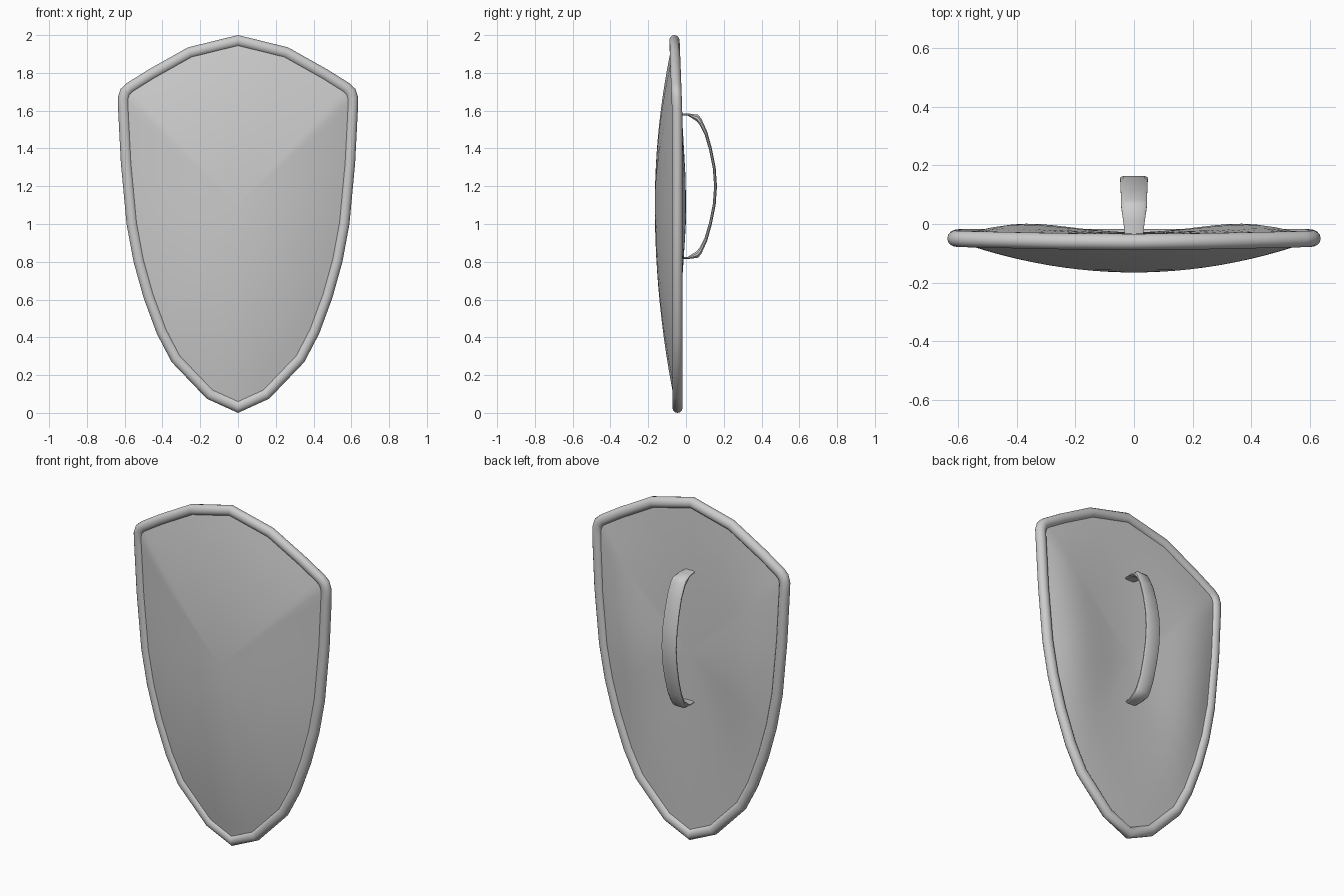
import bpy, bmesh, math
from mathutils import Vector

if "Cube" in bpy.data.objects:
    bpy.data.objects.remove(bpy.data.objects["Cube"])

# Right half of the outline (x, z), top to bottom, then mirrored
HALF = [(0, 2.0), (0.265, 1.935), (0.47, 1.82), (0.59, 1.745), (0.622, 1.715),
        (0.636, 1.67), (0.635, 1.61), (0.62, 1.32), (0.59, 1.0), (0.553, 0.80),
        (0.50, 0.61), (0.43, 0.42), (0.352, 0.27), (0.165, 0.075), (0, 0.0)]
OUT = [Vector(p) for p in HALF + [(-x, z) for x, z in HALF[-2:0:-1]]]
N = len(OUT)


def rim_y(z):
    return -0.045 - 0.017 * max(0, (z - 1.55) / 0.45)


def miter(i):
    # inward corner offset for one unit of inset
    a = (OUT[i] - OUT[i - 1]).normalized()
    b = (OUT[(i + 1) % N] - OUT[i]).normalized()
    na, nb = Vector((a.y, -a.x)), Vector((b.y, -b.x))
    n = (na + nb).normalized()
    return n / max(n.dot(na), 0.5)


def inset(d):
    return [OUT[i] + miter(i) * d for i in range(N)]


def finish(name, bm, angle):
    bmesh.ops.recalc_face_normals(bm, faces=bm.faces)
    me = bpy.data.meshes.new(name)
    bm.to_mesh(me)
    bm.free()
    ob = bpy.data.objects.new(name, me)
    bpy.context.collection.objects.link(ob)
    bpy.ops.object.select_all(action='DESELECT')
    ob.select_set(True)
    bpy.context.view_layer.objects.active = ob
    bpy.ops.object.shade_smooth_by_angle(angle=math.radians(angle))
    return ob


def bridge(bm, loops, closed):
    pairs = list(zip(loops, loops[1:]))
    if closed:
        pairs.append((loops[-1], loops[0]))
    for A, B in pairs:
        for j in range(len(A)):
            k = (j + 1) % len(A)
            bm.faces.new((A[j], A[k], B[k], B[j]))


# Make sure the inset direction points inward
if miter(0).y > 0:
    OUT.reverse()

# Rounded rim: elliptical section swept round the outline
bm = bmesh.new()
loops = []
S = 14
for k in range(S):
    a = 2 * math.pi * k / S
    ring = inset(0.03 - 0.03 * math.cos(a))
    loops.append([bm.verts.new((p.x, rim_y(p.y) + 0.028 * math.sin(a), p.y)) for p in ring])
bridge(bm, loops, True)
finish("rim", bm, 60)

# Shield body: domed front and gently rippled back, built from scaled rings
EDGE = inset(0.04)
C = Vector((0, 1.1))
STEPS = 12


def face_y(t, e, front):
    r = rim_y(e.y)
    if front:
        return -0.165 + (r - 0.012 + 0.165) * t * t
    d = (e - C).normalized()
    bump = 0.034 * d.x ** 2 * math.sin(math.pi * t ** 1.8)
    return -0.028 + (r + 0.008 + 0.028) * t * t + bump


bm = bmesh.new()
edges = []
for front in (True, False):
    loops = []
    for s in range(1, STEPS + 1):
        t = s / STEPS
        loops.append([bm.verts.new((p.x, face_y(t, e, front), p.y))
                      for e in EDGE for p in [C + (e - C) * t]])
    bridge(bm, loops, False)
    mid = bm.verts.new((0, face_y(0, EDGE[0], front), C.y))
    for j in range(N):
        bm.faces.new((mid, loops[0][j], loops[0][(j + 1) % N]))
    edges.append(loops[-1])
bridge(bm, edges, False)
finish("shield_body", bm, 50)

# Arm strap: bowed band (outer y, outer z, inner y, inner z, half width), mirrored about z = 1.2
TOP = [(-0.045, 1.585, -0.045, 1.575, 0.030), (0.015, 1.585, 0.01, 1.574, 0.037),
       (0.065, 1.578, 0.055, 1.545, 0.044), (0.082, 1.556, 0.072, 1.525, 0.045),
       (0.112, 1.49, 0.098, 1.475, 0.045), (0.137, 1.40, 0.123, 1.39, 0.046),
       (0.157, 1.30, 0.142, 1.295, 0.047), (0.164, 1.20, 0.149, 1.20, 0.047)]
PATH = TOP + [(a, 2.4 - b, c, 2.4 - d, w) for a, b, c, d, w in TOP[-2::-1]]
bm = bmesh.new()
loops = []
for oy, oz, iy, iz, w in PATH:
    sec = [(-0.75, 0), (0.75, 0), (1, 0.35), (1, 0.7), (0.75, 1), (-0.75, 1), (-1, 0.7), (-1, 0.35)]
    loops.append([bm.verts.new((w * u, oy + (iy - oy) * v, oz + (iz - oz) * v)) for u, v in sec])
bridge(bm, loops, False)
bm.faces.new(loops[0])
bm.faces.new(loops[-1])
finish("arm_strap", bm, 45)
